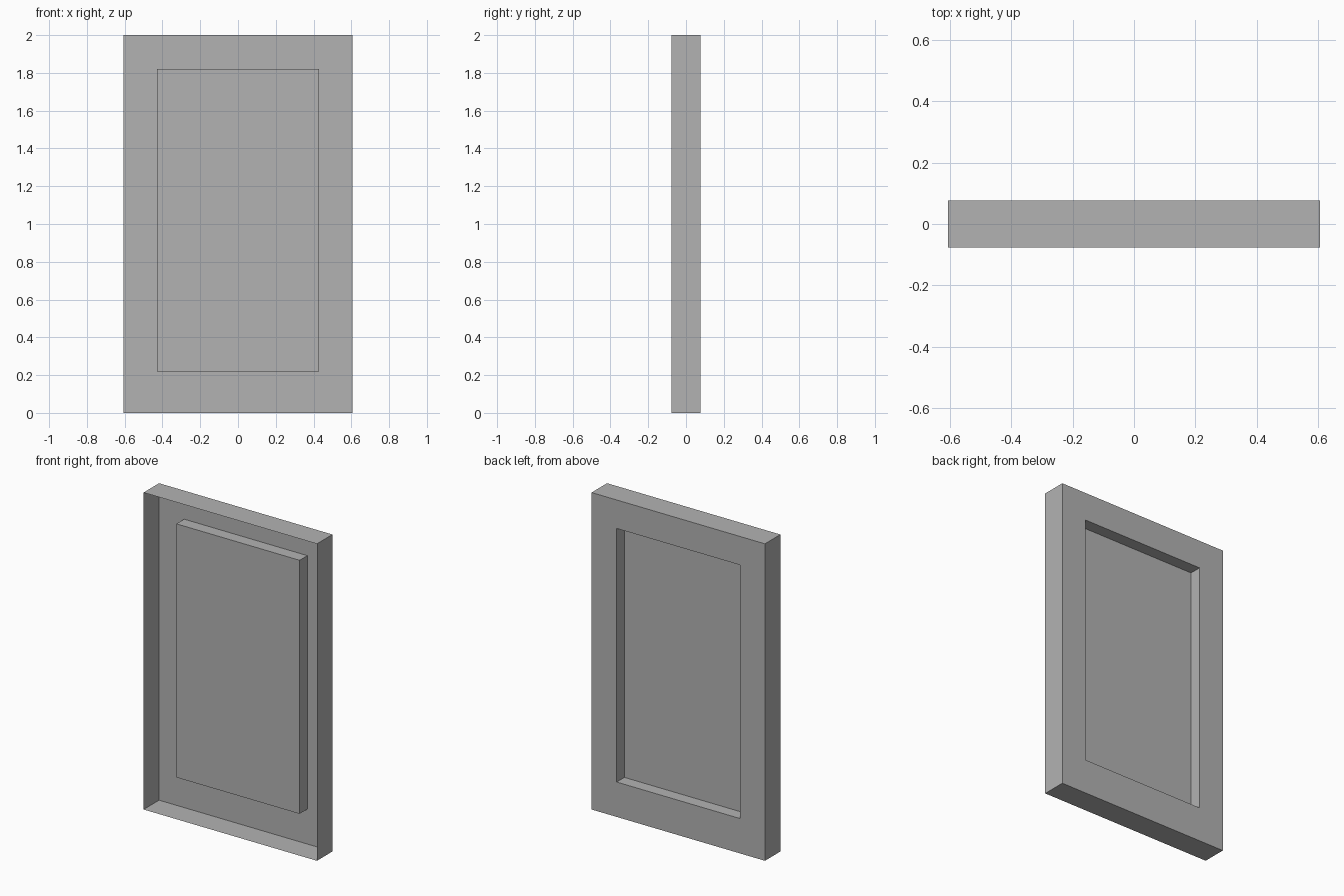
import bpy, bmesh
from mathutils import Matrix

WIDTH, DEPTH, HEIGHT = 1.21, 0.154, 2.0
PANEL_W, PANEL_H, PANEL_Z = 0.86, 1.6, 1.02

cube = bpy.data.objects.get("Cube")
if cube:
    bpy.data.objects.remove(cube, do_unlink=True)

grey = bpy.data.materials.new("plain grey")
grey.use_nodes = True
colour = (0.45, 0.45, 0.45, 1)
grey.diffuse_color = colour
grey.node_tree.nodes["Principled BSDF"].inputs["Base Color"].default_value = colour

# Outer tray: a box left open at the front
bm = bmesh.new()
box = Matrix.Translation((0, 0, HEIGHT / 2)) @ Matrix.Diagonal((WIDTH, DEPTH, HEIGHT, 1))
bmesh.ops.create_cube(bm, size=1, matrix=box)
bm.normal_update()
front = min(bm.faces, key=lambda f: f.normal.y)
bmesh.ops.delete(bm, geom=[front], context='FACES_ONLY')

# Back frame: inset the back face to the panel outline
panel = max(bm.faces, key=lambda f: f.normal.y)
bmesh.ops.inset_region(bm, faces=[panel], thickness=0.1)
for v in panel.verts:
    v.co.x = PANEL_W / 2 if v.co.x > 0 else -PANEL_W / 2
    v.co.z = PANEL_Z + (PANEL_H / 2 if v.co.z > HEIGHT / 2 else -PANEL_H / 2)

# Centre panel: pushed halfway to the front, leaving a recess behind
pushed = bmesh.ops.extrude_discrete_faces(bm, faces=[panel])["faces"][0]
bmesh.ops.translate(bm, verts=pushed.verts, vec=(0, -DEPTH / 2, 0))

mesh = bpy.data.meshes.new("panel_door")
bm.to_mesh(mesh)
bm.free()
mesh.materials.append(grey)
door = bpy.data.objects.new("panel_door", mesh)
bpy.context.collection.objects.link(door)
